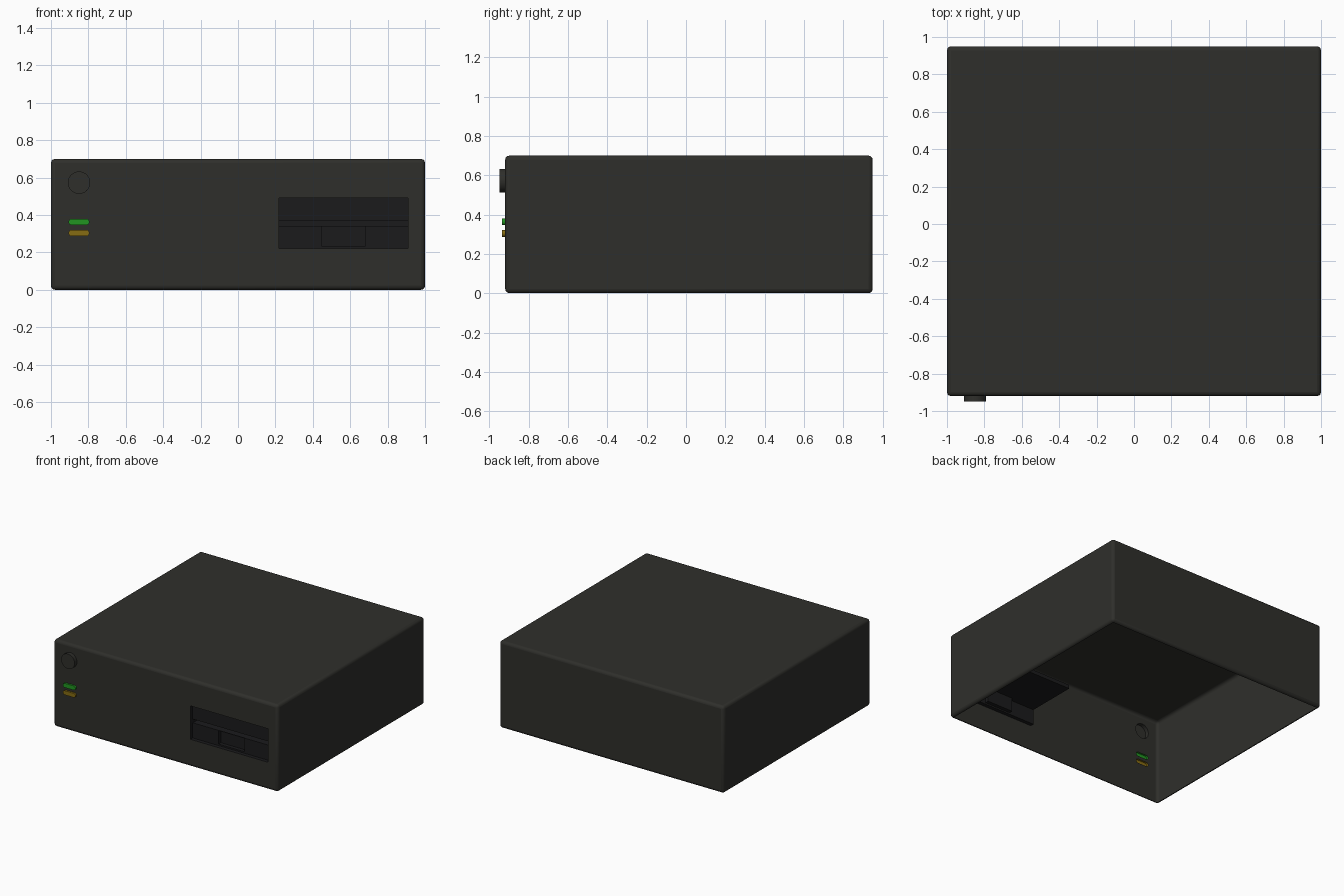
import bpy, bmesh, math
from mathutils import Vector

if "Cube" in bpy.data.objects:
    bpy.data.objects.remove(bpy.data.objects["Cube"])

FRONT, BACK, TOP = -0.92, 0.95, 0.70


def material(name, rgb):
    m = bpy.data.materials.new(name)
    m.diffuse_color = (*rgb, 1)
    m.use_nodes = True
    m.node_tree.nodes["Principled BSDF"].inputs["Base Color"].default_value = m.diffuse_color
    return m


DARK = material("case_dark", (0.028, 0.028, 0.024))
BLACK = material("bay_black", (0.011, 0.011, 0.012))
GREEN = material("lamp_green", (0.015, 0.30, 0.015))
AMBER = material("lamp_amber", (0.24, 0.15, 0.006))


def finish(name, bm, mat):
    """Turn a bmesh into an object; only curved faces are smooth."""
    for f in bm.faces:
        f.smooth = max(abs(c) for c in f.normal) < 0.9999
    me = bpy.data.meshes.new(name)
    bm.to_mesh(me)
    bm.free()
    if mat:
        me.materials.append(mat)
    ob = bpy.data.objects.new(name, me)
    bpy.context.collection.objects.link(ob)
    return ob


def pill(cx, cz, w, h, n=10):
    """Outline with round ends; a circle when w equals h."""
    r, d = h / 2, (w - h) / 2
    pts = []
    for sx, a0 in ((1, -math.pi / 2), (-1, math.pi / 2)):
        for i in range(n + 1 if d > 0 else n):
            a = a0 + math.pi * i / n
            pts.append((cx + sx * d + r * math.cos(a), cz + r * math.sin(a)))
    return pts


def prism(bm, outline, y0, y1, back=False):
    """Extrude an x-z outline along y, with a front cap and optional back cap."""
    a = [bm.verts.new((x, y0, z)) for x, z in outline]
    b = [bm.verts.new((x, y1, z)) for x, z in outline]
    n = len(a)
    bm.faces.new(a)
    if back:
        bm.faces.new(b[::-1])
    for i in range(n):
        j = (i + 1) % n
        bm.faces.new((a[i], b[i], b[j], a[j]))
    bm.normal_update()


def rect(x0, x1, z0, z1):
    return [(x0, z0), (x1, z0), (x1, z1), (x0, z1)]


def pocket(bm, x0, x1, z0, z1, y0, y1, back=True):
    """Recess walls facing inwards, open at the front."""
    a = [bm.verts.new((x, y0, z)) for x, z in rect(x0, x1, z0, z1)]
    b = [bm.verts.new((x, y1, z)) for x, z in rect(x0, x1, z0, z1)]
    for i in range(4):
        j = (i + 1) % 4
        bm.faces.new((a[i], a[j], b[j], b[i]))
    if back:
        bm.faces.new(b)


def panel(bm, x0, x1, z0, z1, y):
    bm.faces.new([bm.verts.new((x, y, z)) for x, z in rect(x0, x1, z0, z1)])


# Outlines of everything that passes through the front
BAY = rect(0.22, 0.91, 0.22, 0.49)
fittings = [
    ("power_button", pill(-0.85, 0.573, 0.12, 0.12, 16), -0.95, DARK),
    ("green_lamp", pill(-0.85, 0.363, 0.112, 0.034), -0.935, GREEN),
    ("amber_lamp", pill(-0.85, 0.304, 0.112, 0.034), -0.935, AMBER),
]

# Case: rounded box
bm = bmesh.new()
bmesh.ops.create_cube(bm, size=1)
for v in bm.verts:
    v.co = Vector((v.co.x * 2, v.co.y * (BACK - FRONT) + (BACK + FRONT) / 2,
                   (v.co.z + 0.5) * TOP))
bmesh.ops.bevel(bm, geom=bm.edges[:], offset=0.022, segments=3,
                profile=0.5, affect='EDGES')
case = finish("case", bm, DARK)

# Openings in the front
bm = bmesh.new()
for outline in [BAY] + [f[1] for f in fittings]:
    prism(bm, outline, FRONT - 0.1, FRONT + 0.1, back=True)
bmesh.ops.recalc_face_normals(bm, faces=bm.faces[:])
cutter = finish("front_cutter", bm, DARK)
cutter.hide_render = True
mod = case.modifiers.new("openings", 'BOOLEAN')
mod.operation, mod.solver, mod.object = 'DIFFERENCE', 'EXACT', cutter
bpy.context.view_layer.update()
cut = bpy.data.meshes.new_from_object(
    case.evaluated_get(bpy.context.evaluated_depsgraph_get()))
case.modifiers.clear()
bpy.data.objects.remove(cutter)

# Thin shell: drop the cut walls and the underside
bm = bmesh.new()
bm.from_mesh(cut)
gone = []
for f in bm.faces:
    c = f.calc_center_median()
    inside = (abs(c.x) < 0.96 and FRONT + 0.03 < c.y < 0.9 and 0.03 < c.z < 0.66)
    if inside or f.normal.z < -0.999 and c.z < 0.001:
        gone.append(f)
bmesh.ops.delete(bm, geom=gone, context='FACES')
bm.to_mesh(case.data)
bm.free()

# Button and lamps: hollow caps
for name, outline, y, mat in fittings:
    bm = bmesh.new()
    prism(bm, outline, y, FRONT)
    finish(name, bm, mat)

# Disk drive: shallow surround, face plates, deep slot, finger notch
bm = bmesh.new()
face = FRONT + 0.03
x0, x1, n0, n1 = 0.22, 0.91, 0.45, 0.68
pocket(bm, x0, x1, 0.22, 0.49, FRONT, face, back=False)
panel(bm, x0, x1, 0.372, 0.49, face)
panel(bm, x0, n0, 0.22, 0.342, face)
panel(bm, n1, x1, 0.22, 0.342, face)
panel(bm, n0, n1, 0.22, 0.232, face)
pocket(bm, x0, x1, 0.342, 0.372, face, face + 0.41)
pocket(bm, n0, n1, 0.232, 0.342, face, face + 0.03)
bmesh.ops.remove_doubles(bm, verts=bm.verts[:], dist=1e-5)
bm.normal_update()
finish("disk_drive", bm, BLACK)
